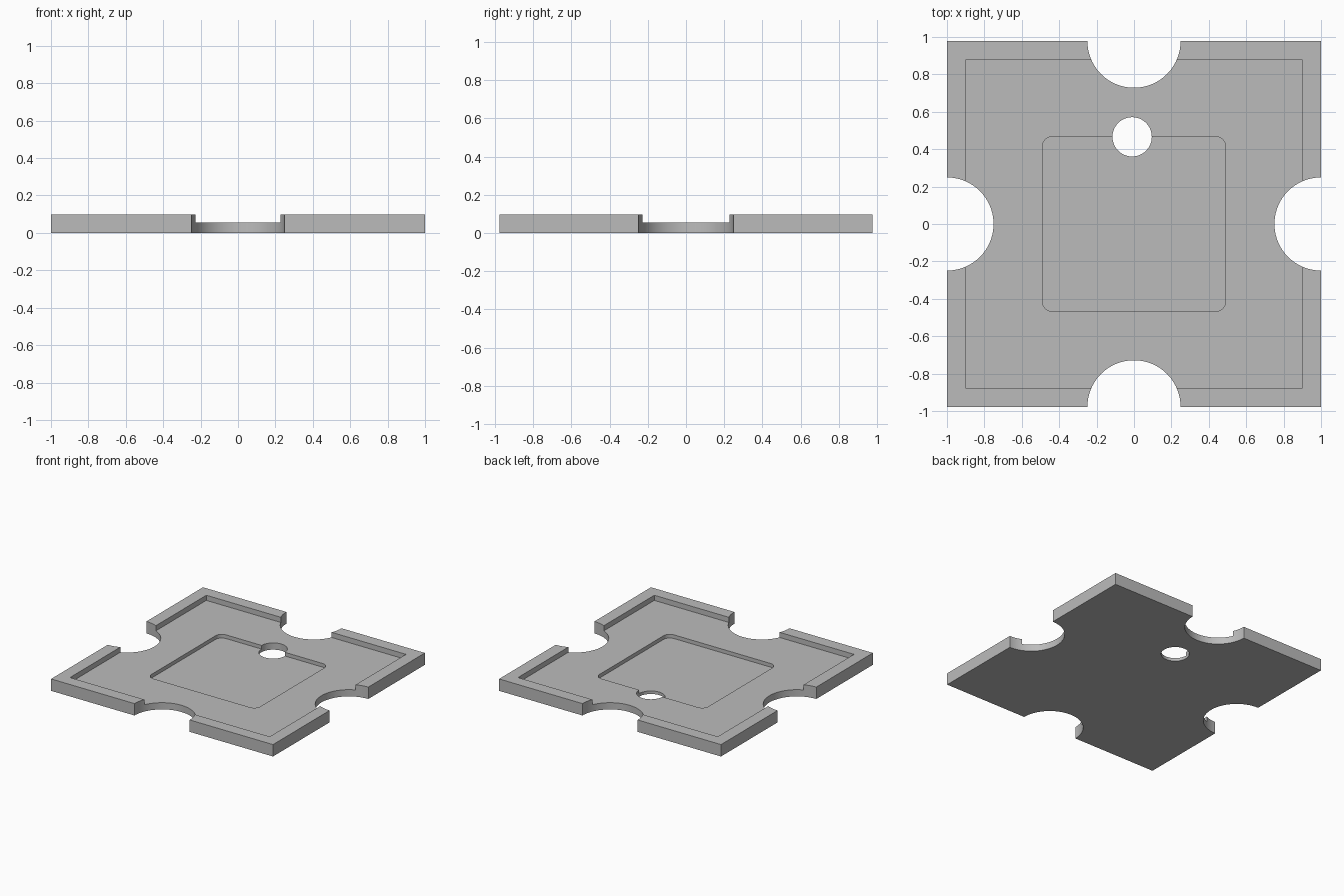
import bpy
import math

if "Cube" in bpy.data.objects:
    bpy.data.objects.remove(bpy.data.objects["Cube"], do_unlink=True)

WIDTH, DEPTH, HEIGHT = 2.0, 1.955, 0.097
FLOOR, POCKET_FLOOR = 0.055, 0.025

grey = bpy.data.materials.new("plain grey")
grey.use_nodes = True
grey.diffuse_color = (0.5, 0.5, 0.5, 1)
grey.node_tree.nodes["Principled BSDF"].inputs["Base Color"].default_value = (0.5, 0.5, 0.5, 1)


def box(name, x, y, sx, sy, z0, z1):
    bpy.ops.mesh.primitive_cube_add(size=1, location=(x, y, (z0 + z1) / 2))
    ob = bpy.context.object
    ob.name = name
    ob.scale = (sx, sy, z1 - z0)
    bpy.ops.object.transform_apply(location=False, rotation=False, scale=True)
    ob.data.materials.append(grey)
    return ob


def cylinder(name, x, y, radius):
    bpy.ops.mesh.primitive_cylinder_add(vertices=96, radius=radius, depth=1, location=(x, y, 0))
    ob = bpy.context.object
    ob.name = name
    ob.data.materials.append(grey)
    return ob


def cut(target, cutter):
    mod = target.modifiers.new(cutter.name, 'BOOLEAN')
    mod.operation = 'DIFFERENCE'
    mod.solver = 'EXACT'
    mod.object = cutter
    bpy.context.view_layer.objects.active = target
    bpy.ops.object.modifier_apply(modifier=mod.name)
    bpy.data.objects.remove(cutter, do_unlink=True)


# Slab with a raised rim
tray = box("tray", 0, 0, WIDTH, DEPTH, 0, HEIGHT)
cut(tray, box("rim_cutter", 0, 0, WIDTH - 0.2, DEPTH - 0.2, FLOOR, 0.3))

# Shallow centre pocket with rounded corners
pocket = box("pocket_cutter", 0, 0, 0.98, 0.935, POCKET_FLOOR, 0.3)
bevel = pocket.modifiers.new("round_corners", 'BEVEL')
bevel.width = 0.055
bevel.segments = 10
bevel.limit_method = 'WEIGHT'
weights = pocket.data.attributes.new("bevel_weight_edge", 'FLOAT', 'EDGE')
for edge in pocket.data.edges:
    a, b = (pocket.data.vertices[i].co for i in edge.vertices)
    weights.data[edge.index].value = 1.0 if abs(a.z - b.z) > 0.01 else 0.0
bpy.context.view_layer.objects.active = pocket
bpy.ops.object.modifier_apply(modifier=bevel.name)
cut(tray, pocket)

# Half-round notch in the middle of each side
for side in (-1, 1):
    cut(tray, cylinder("side_notch_cutter", side * WIDTH / 2, 0, 0.249))
    cut(tray, cylinder("end_notch_cutter", 0, side * DEPTH / 2, 0.249))

# Push-out hole on the back edge of the pocket
cut(tray, cylinder("hole_cutter", -0.01, 0.466, 0.105))

bpy.ops.object.select_all(action='DESELECT')
tray.select_set(True)
bpy.context.view_layer.objects.active = tray
bpy.ops.object.shade_smooth_by_angle(angle=math.radians(30))
